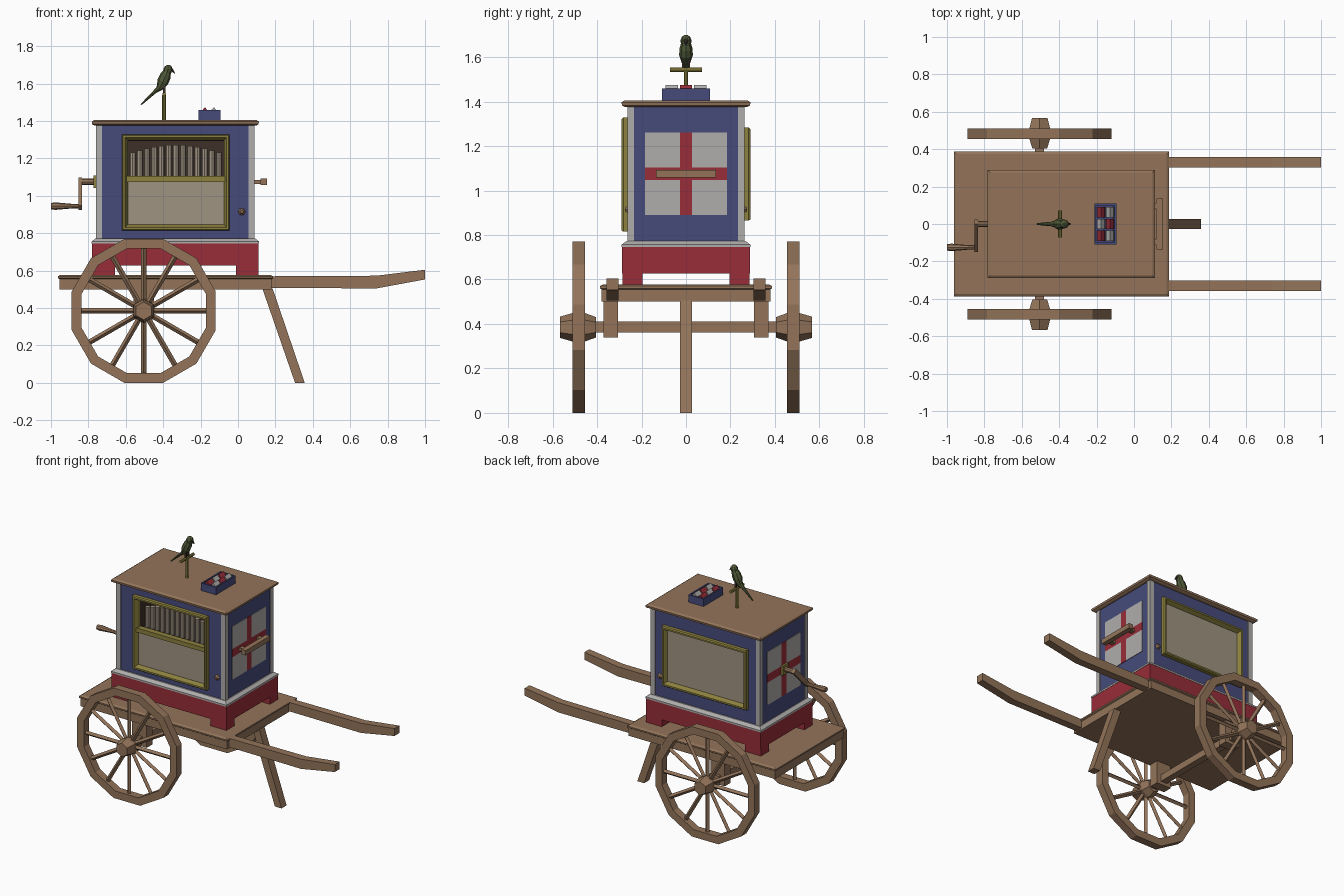
import bpy, bmesh, math
from mathutils import Vector

if "Cube" in bpy.data.objects:
    bpy.data.objects.remove(bpy.data.objects["Cube"])


def srgb(r, g, b):
    f = lambda c: c / 12.92 if c <= 0.04045 else ((c + 0.055) / 1.055) ** 2.4
    return (f(r / 255), f(g / 255), f(b / 255), 1)


def material(name, *rgb):
    m = bpy.data.materials.new(name)
    m.diffuse_color = srgb(*rgb)
    m.use_nodes = True
    m.node_tree.nodes["Principled BSDF"].inputs["Base Color"].default_value = m.diffuse_color
    return m


WOOD = material("wood", 147, 116, 90)
BLUE = material("blue paint", 70, 75, 123)
RED = material("red paint", 152, 45, 57)
WHITE = material("pale grey paint", 176, 174, 172)
GOLD = material("dull gold", 140, 129, 62)
BEIGE = material("beige cloth", 160, 147, 130)
DARK = material("dark interior", 62, 48, 40)
GREEN = material("olive green", 80, 90, 56)


def part(name, mat, *shells):
    """One object from shells; a shell is a list of rings, closed into a torus if wrapped."""
    bm = bmesh.new()
    for rings, wrap in shells:
        vs = [[bm.verts.new(p) for p in r] for r in rings]
        n = len(vs[0])
        pairs = list(zip(vs, vs[1:])) + ([(vs[-1], vs[0])] if wrap else [])
        for a, b in pairs:
            for i in range(n):
                j = (i + 1) % n
                bm.faces.new((a[i], a[j], b[j], b[i]))
        if not wrap:
            bm.faces.new(vs[0])
            bm.faces.new(vs[-1])
    bmesh.ops.recalc_face_normals(bm, faces=bm.faces)
    me = bpy.data.meshes.new(name)
    bm.to_mesh(me)
    bm.free()
    me.materials.append(mat)
    ob = bpy.data.objects.new(name, me)
    bpy.context.collection.objects.link(ob)
    return ob


def rect(x0, x1, y0, y1, z):
    return [(x0, y0, z), (x1, y0, z), (x1, y1, z), (x0, y1, z)]


def box(x0, x1, y0, y1, z0, z1):
    return [rect(x0, x1, y0, y1, z0), rect(x0, x1, y0, y1, z1)], False


def slab(x0, x1, y0, y1, levels):
    """Stacked rectangles; levels are (z, inset)."""
    return [rect(x0 + i, x1 - i, y0 + i, y1 - i, z) for z, i in levels], False


def prism(pts, y0, y1):
    return [[(x, y, z) for x, z in pts] for y in (y0, y1)], False


def turned(start, end, profile, n, spin=0.0):
    """Round or many-sided bar; profile is (fraction along, radius)."""
    a, b = Vector(start), Vector(end)
    q = (b - a).to_track_quat('Z', 'Y')
    angles = [spin + 2 * math.pi * k / n for k in range(n)]
    return [[a.lerp(b, t) + q @ Vector((r * math.cos(g), r * math.sin(g), 0))
             for g in angles] for t, r in profile], False


def rod(start, end, r, n=8, spin=0.0):
    return turned(start, end, [(0, r), (1, r)], n, spin)


def frame(x0, x1, z0, z1, face, side):
    """Moulded picture frame standing on the wall y = face."""
    profile = [(0, -0.02), (0, 0.018), (0.006, 0.026), (0.017, 0.026), (0.031, 0.0), (0.031, -0.02)]
    return [[(x, face + side * o, z) for x, z in
             ((x0 + i, z0 + i), (x1 - i, z0 + i), (x1 - i, z1 - i), (x0 + i, z1 - i))]
            for i, o in profile], True


# Cart bed, shafts, prop leg
part("cart_bed", WOOD, slab(-0.963, 0.187, -0.387, 0.387,
                            [(0.50, 0.008), (0.555, 0.008), (0.56, 0), (0.57, 0), (0.578, 0.014)]))
for s, label in ((-1, "front"), (1, "back")):
    y = s * 0.33
    part("shaft_" + label, WOOD, prism(
        [(0.17, 0.508), (0.74, 0.505), (1.0, 0.553), (1.0, 0.605), (0.74, 0.573), (0.17, 0.57)],
        y - 0.027, y + 0.027))
    part("axle_bracket_" + label, WOOD,
         box(-0.56, -0.448, s * 0.338 - 0.033, s * 0.338 + 0.033, 0.34, 0.505))
part("prop_leg", WOOD, prism([(0.305, 0), (0.357, 0), (0.185, 0.505), (0.13, 0.505)], -0.028, 0.028))

# Axle and wheels
CX, CZ, AP = -0.504, 0.385, math.cos(math.pi / 12)
part("axle", WOOD, box(CX - 0.024, CX + 0.024, -0.43, 0.43, 0.362, 0.41))
for s, label in ((-1, "front"), (1, "back")):
    def ring(apothem, y):
        return [(CX + apothem / AP * math.cos(math.pi * (2 * k + 1) / 12), s * y,
                 CZ + apothem / AP * math.sin(math.pi * (2 * k + 1) / 12)) for k in range(12)]
    part("wheel_rim_" + label, WOOD,
         ([ring(0.385, 0.455), ring(0.385, 0.51), ring(0.333, 0.51), ring(0.333, 0.455)], True))
    spokes = []
    for k in range(12):
        c, d = math.cos(k * math.pi / 6), math.sin(k * math.pi / 6)
        spokes.append(rod((CX + 0.04 * c, s * 0.4825, CZ + 0.04 * d),
                          (CX + 0.34 * c, s * 0.4825, CZ + 0.34 * d), 0.0145, 4))
    part("wheel_spokes_" + label, WOOD, *spokes)
    hub = [[(CX + r * math.sin(k * math.pi / 3), s * y, CZ + r * math.cos(k * math.pi / 3))
            for k in range(6)] for y, r in
           ((0.405, 0.046), (0.455, 0.064), (0.51, 0.064), (0.566, 0.048))]
    part("wheel_hub_" + label, WOOD, (hub, False))

# Organ plinth with feet and pale moulding
part("plinth", RED, box(-0.78, 0.11, -0.287, 0.287, 0.628, 0.747))
part("plinth_feet", RED, *[box(x, x + 0.122, y, y + 0.09, 0.575, 0.63)
                           for x in (-0.78, -0.012) for y in (-0.285, 0.195)])
part("plinth_moulding", WHITE, slab(-0.782, 0.112, -0.289, 0.289,
                                    [(0.745, 0), (0.757, 0), (0.773, 0.022)]))

# Cabinet: solid rear part, and front wall around the pipe opening
X0, X1, YF = -0.755, 0.083, -0.258
part("cabinet", BLUE,
     box(X0, X1, -0.12, 0.258, 0.77, 1.385),
     box(X0, -0.595, YF, -0.12, 0.77, 1.385), box(-0.07, X1, YF, -0.12, 0.77, 1.385),
     box(-0.595, -0.07, YF, -0.12, 0.77, 1.085), box(-0.595, -0.07, YF, -0.12, 1.30, 1.385))
part("pipe_chamber_lining", DARK,
     box(-0.594, -0.071, -0.126, -0.121, 1.086, 1.299),
     box(-0.594, -0.589, -0.245, -0.121, 1.086, 1.299),
     box(-0.076, -0.071, -0.245, -0.121, 1.086, 1.299),
     box(-0.594, -0.071, -0.245, -0.121, 1.294, 1.299),
     box(-0.594, -0.071, -0.245, -0.121, 1.086, 1.091))
part("corner_posts", WHITE, *[box(x, x + 0.034, y, y + 0.031, 0.77, 1.385)
                              for x in (-0.76, 0.055) for y in (-0.264, 0.233)])
part("lid", WOOD, slab(-0.782, 0.112, -0.29, 0.29,
                       [(1.375, 0.016), (1.383, 0.002), (1.397, 0), (1.406, 0.014)]))

# Organ pipes with an arched top line
pipes = []
for k in range(13):
    x = -0.3325 + (k - 6) * 0.0385
    top = 1.232 + 0.04 * math.cos((k - 6) / 6 * math.pi / 2)
    pipes.append(rod((x, -0.195, 1.085), (x, -0.195, top), 0.0165, 8))
part("organ_pipes", BEIGE, *pipes)

# Front and back windows
part("front_frame", GOLD, frame(-0.62, -0.045, 0.815, 1.328, YF - 0.006, -1),
     box(-0.60, -0.065, -0.276, -0.235, 1.075, 1.105))
part("front_cloth", BEIGE, box(-0.595, -0.07, YF - 0.004, YF + 0.01, 0.835, 1.08))
part("back_frame", GOLD, frame(-0.665, -0.01, 0.865, 1.283, 0.264, 1))
part("back_cloth", BEIGE, box(-0.64, -0.035, 0.25, 0.262, 0.89, 1.258))
for s, label in ((-1, "front"), (1, "back")):
    part("side_knob_" + label, WOOD, turned((0.02, s * 0.255, 0.915), (0.02, s * 0.275, 0.915),
                                            [(0, 0.022), (0.4, 0.018), (1, 0.009)], 6))

# Painted cross panels on both ends
for x, label in ((X1, "right"), (X0, "left")):
    a, b = x - 0.004, x + 0.004
    part("cross_quarters_" + label, WHITE, *[box(a, b, y, y + 0.157, z, z + 0.157)
                                             for y in (-0.184, 0.027) for z in (0.89, 1.104)])
    part("cross_" + label, RED, box(a, b, -0.027, 0.027, 0.89, 1.261),
         box(a, b, -0.184, -0.027, 1.047, 1.104), box(a, b, 0.027, 0.184, 1.047, 1.104))

# Carrying bar on the right end
part("carry_bar", WOOD, box(0.12, 0.154, -0.135, 0.135, 1.058, 1.092),
     *[box(0.08, 0.125, y - 0.016, y + 0.016, 1.064, 1.084) for y in (-0.095, 0.095)])

# Crank on the left end
part("crank_plate", GOLD, box(-0.773, -0.755, -0.033, 0.033, 1.042, 1.108))
part("crank_shaft", WOOD, rod((-0.76, 0, 1.075), (-0.85, 0, 1.075), 0.017))
u, v = Vector((0, -0.707, -0.707)), Vector((0, 0.707, -0.707))
arm = []
for x in (-0.853, -0.834):
    p, q = Vector((x, 0.012, 1.087)), Vector((x, -0.138, 0.937))
    arm.append([p + v * 0.017, q + v * 0.017, q - v * 0.017, p - v * 0.017])
part("crank_arm", WOOD, (arm, False))
part("crank_grip", WOOD, turned((-0.835, -0.125, 0.945), (-1.0, -0.125, 0.945),
                                [(0, 0.012), (0.3, 0.012), (0.85, 0.02), (1, 0.017)], 8))

# Small open tray of folded cards on the lid
part("tray", BLUE, box(-0.212, -0.094, -0.109, 0.109, 1.404, 1.428),
     box(-0.212, -0.202, -0.109, 0.109, 1.42, 1.458), box(-0.104, -0.094, -0.109, 0.109, 1.42, 1.458),
     box(-0.202, -0.104, -0.109, -0.099, 1.42, 1.458), box(-0.202, -0.104, 0.099, 0.109, 1.42, 1.458))
cards = {0: [], 1: []}
for i, x in enumerate((-0.177, -0.129)):
    for j, y in enumerate((-0.064, 0, 0.064)):
        cards[(i + j) % 2].append(prism([(x - 0.022, 1.426), (x + 0.022, 1.426), (x + 0.02, 1.45),
                                         (x, 1.474), (x - 0.02, 1.45)], y - 0.028, y + 0.028))
part("red_cards", RED, *cards[0])
part("pale_cards", WHITE, *cards[1])

# Perch
part("perch", GOLD, rod((-0.395, 0, 1.404), (-0.395, 0, 1.54), 0.01),
     rod((-0.395, -0.072, 1.543), (-0.395, 0.072, 1.543), 0.01))

# Bird lofted from tail tip to crown: x, z, half width, half depth
stations = [(-0.518, 1.488, 0.005, 0.004), (-0.445, 1.556, 0.012, 0.01),
            (-0.42, 1.575, 0.02, 0.017), (-0.402, 1.61, 0.031, 0.031),
            (-0.388, 1.64, 0.029, 0.03), (-0.379, 1.66, 0.023, 0.022),
            (-0.374, 1.677, 0.025, 0.025), (-0.373, 1.692, 0.018, 0.018), (-0.372, 1.7, 0.007, 0.007)]
body = [[(x + 0.88 * d * math.cos(g), w * math.sin(g), z - 0.47 * d * math.cos(g))
         for g in [k * math.pi / 4 for k in range(8)]] for x, z, w, d in stations[:6]]
body += [[(x + d * math.cos(g), w * math.sin(g), z)
          for g in [k * math.pi / 4 for k in range(8)]] for x, z, w, d in stations[6:]]
part("bird_body", GREEN, (body, False))
part("bird_beak", DARK, turned((-0.358, 0, 1.677), (-0.338, 0, 1.655), [(0, 0.011), (1, 0.002)], 6))
part("bird_feet", DARK, *[box(-0.402, -0.388, y - 0.005, y + 0.005, 1.545, 1.595) for y in (-0.014, 0.014)])
